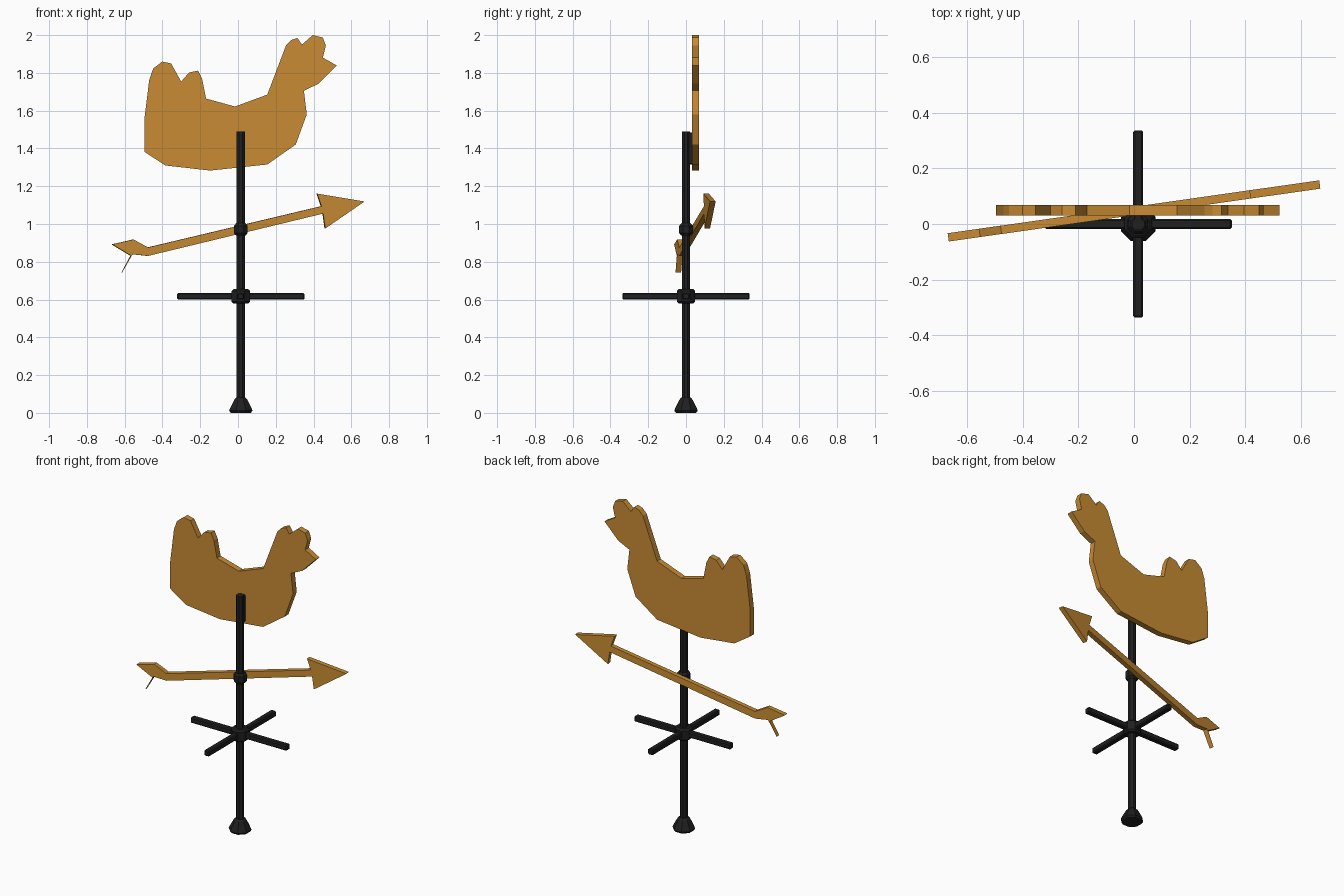
import bpy, bmesh, math
from mathutils import Matrix, Vector

if "Cube" in bpy.data.objects:
    bpy.data.objects.remove(bpy.data.objects["Cube"])

CX = 0.015  # pole axis in x


def material(name, rgb):
    m = bpy.data.materials.new(name)
    m.diffuse_color = (*rgb, 1)
    m.use_nodes = True
    m.node_tree.nodes["Principled BSDF"].inputs["Base Color"].default_value = m.diffuse_color
    return m


IRON = material("black iron", (0.014, 0.014, 0.015))
COPPER = material("copper orange", (0.58, 0.26, 0.033))


def finish(name, bm, mat):
    bmesh.ops.recalc_face_normals(bm, faces=bm.faces)
    me = bpy.data.meshes.new(name)
    bm.to_mesh(me)
    bm.free()
    me.materials.append(mat)
    ob = bpy.data.objects.new(name, me)
    bpy.context.collection.objects.link(ob)
    return ob


def lathe(name, profile, sides=8):
    """Stack of (radius, z) rings around the pole axis, capped."""
    bm = bmesh.new()
    rings = [[bm.verts.new((CX + r * math.sin((i + .5) * math.tau / sides),
                            r * math.cos((i + .5) * math.tau / sides), z))
              for i in range(sides)] for r, z in profile]
    for a, b in zip(rings, rings[1:]):
        for i in range(sides):
            j = (i + 1) % sides
            bm.faces.new((a[i], a[j], b[j], b[i]))
    bm.faces.new(rings[0])
    bm.faces.new(rings[-1])
    return finish(name, bm, IRON)


def box(name, size, loc, bevel):
    bm = bmesh.new()
    bmesh.ops.create_cube(bm, size=1)
    bmesh.ops.transform(bm, matrix=Matrix.Translation(loc) @ Matrix.Diagonal((*size, 1)),
                        verts=bm.verts)
    bmesh.ops.bevel(bm, geom=bm.edges[:], offset=bevel, segments=1, affect='EDGES')
    return finish(name, bm, IRON)


def plate(name, outline, thick, centre_y, angle=0.0):
    """Flat cut-out; outline is its front-view silhouette."""
    bm = bmesh.new()
    c, t = math.cos(angle), math.tan(angle)
    normal = Vector((-math.sin(angle), c, 0)) * thick
    f = bm.faces.new([bm.verts.new(Vector((x, centre_y + x * t, z)) - normal / 2)
                      for x, z in outline])
    out = bmesh.ops.extrude_face_region(bm, geom=[f], use_keep_orig=True)
    bmesh.ops.translate(bm, vec=normal,
                        verts=[v for v in out["geom"] if isinstance(v, bmesh.types.BMVert)])
    return finish(name, bm, COPPER)


# Pole, foot and arrow collar
lathe("pole", [(0.024, 0.03), (0.024, 1.49)])
lathe("foot", [(0.058, 0), (0.067, 0.012), (0.062, 0.024), (0.036, 0.072), (0.026, 0.082)])
lathe("arrow_collar", [(0.027, 0.938), (0.039, 0.952), (0.039, 0.99), (0.027, 1.004)])

# Compass cross with hub
box("cross_bar_x", (0.674, 0.036, 0.036), (CX, 0, 0.617), 0.006)
box("cross_bar_y", (0.036, 0.674, 0.036), (CX, 0, 0.617), 0.006)
lathe("cross_hub", [(0.042, 0.579), (0.053, 0.589), (0.053, 0.645), (0.042, 0.655)])

# Mounting strip joining the pole to the bird
box("bird_mount", (0.03, 0.03, 0.17), (CX, 0.02, 1.40), 0.004)

# Bird silhouette
plate("bird", [
    (-.496, 1.383), (-.496, 1.553), (-.47, 1.763), (-.449, 1.823), (-.401, 1.86),
    (-.354, 1.85), (-.301, 1.754), (-.259, 1.802), (-.211, 1.812), (-.19, 1.77),
    (-.169, 1.664), (-.016, 1.622), (.155, 1.685), (.254, 1.945), (.282, 1.974),
    (.315, 1.985), (.338, 1.95), (.396, 2.0), (.449, 1.987), (.465, 1.945),
    (.449, 1.881), (.523, 1.839), (.428, 1.743), (.349, 1.706), (.364, 1.58),
    (.306, 1.421), (.155, 1.315), (-.148, 1.283), (-.386, 1.31)], 0.037, 0.049)

# Arrow silhouette, turned slightly about the pole
plate("arrow", [
    (-.668, .892), (-.555, .918), (-.478, .876), (.44, 1.094), (.417, 1.161),
    (.668, 1.119), (.46, .976), (.449, 1.055), (-.478, .831), (-.565, .842),
    (-.615, .744), (-.563, .835), (-.58, .833)][:9] + [
    (-.56, .84), (-.615, .744), (-.568, .832)], 0.03, 0.047, math.radians(8.1))
